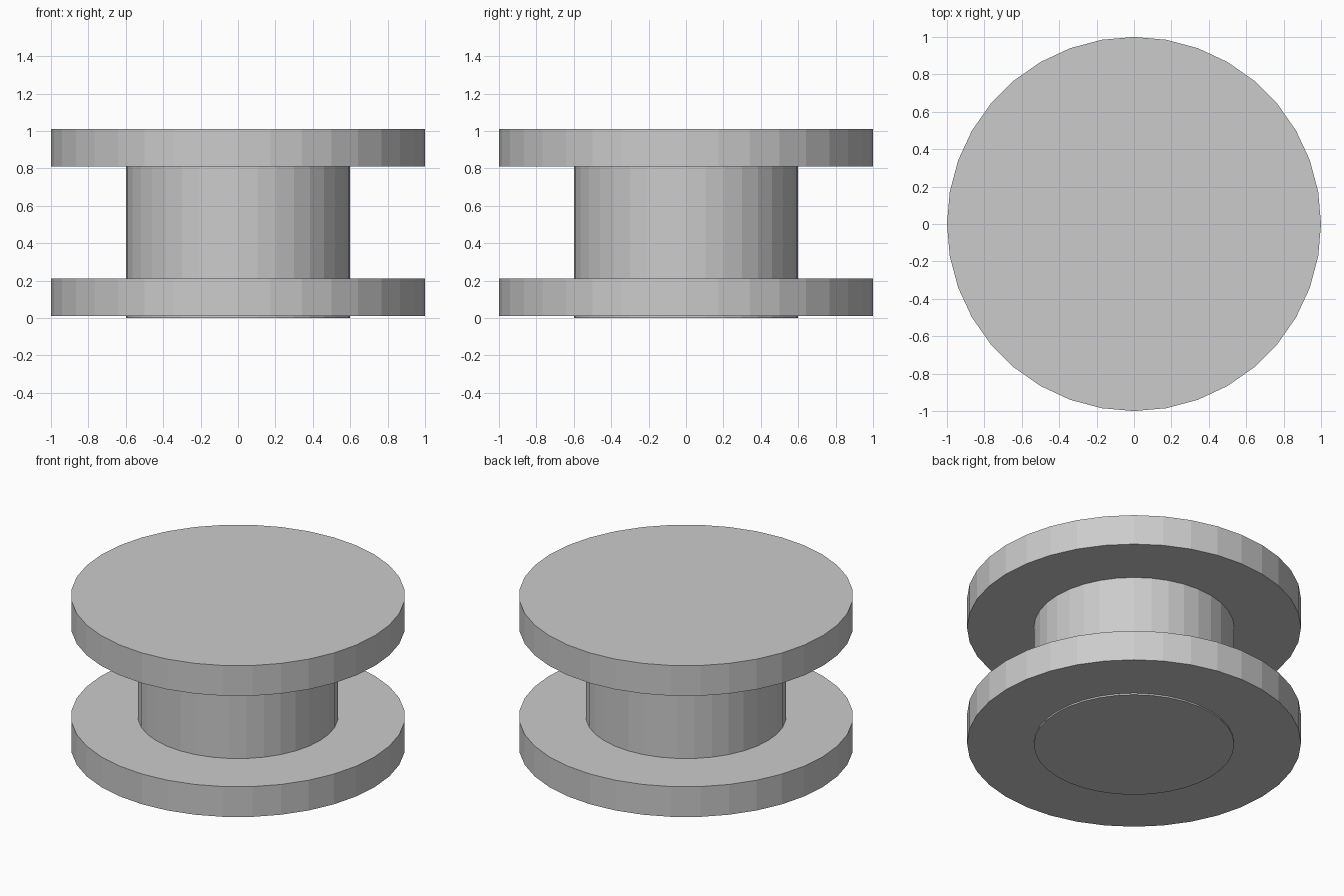
import bpy

SIDES = 36

cube = bpy.data.objects.get("Cube")
if cube:
    bpy.data.objects.remove(cube, do_unlink=True)

grey = bpy.data.materials.new("light_grey")
grey.use_nodes = True
colour = (0.6, 0.6, 0.6, 1.0)
grey.diffuse_color = colour
grey.node_tree.nodes["Principled BSDF"].inputs["Base Color"].default_value = colour


def disc(name, radius, bottom, top):
    """Upright flat-faced cylinder between two heights."""
    bpy.ops.mesh.primitive_cylinder_add(
        vertices=SIDES, radius=radius, depth=top - bottom,
        location=(0, 0, (bottom + top) / 2))
    obj = bpy.context.object
    obj.name = name
    obj.data.materials.append(grey)
    return obj


# Core, standing slightly proud of the lower flange's underside
disc("core", 0.6, 0.0, 0.99)

# Wide flanges at both ends
disc("lower_flange", 1.0, 0.01, 0.21)
disc("upper_flange", 1.0, 0.81, 1.01)
